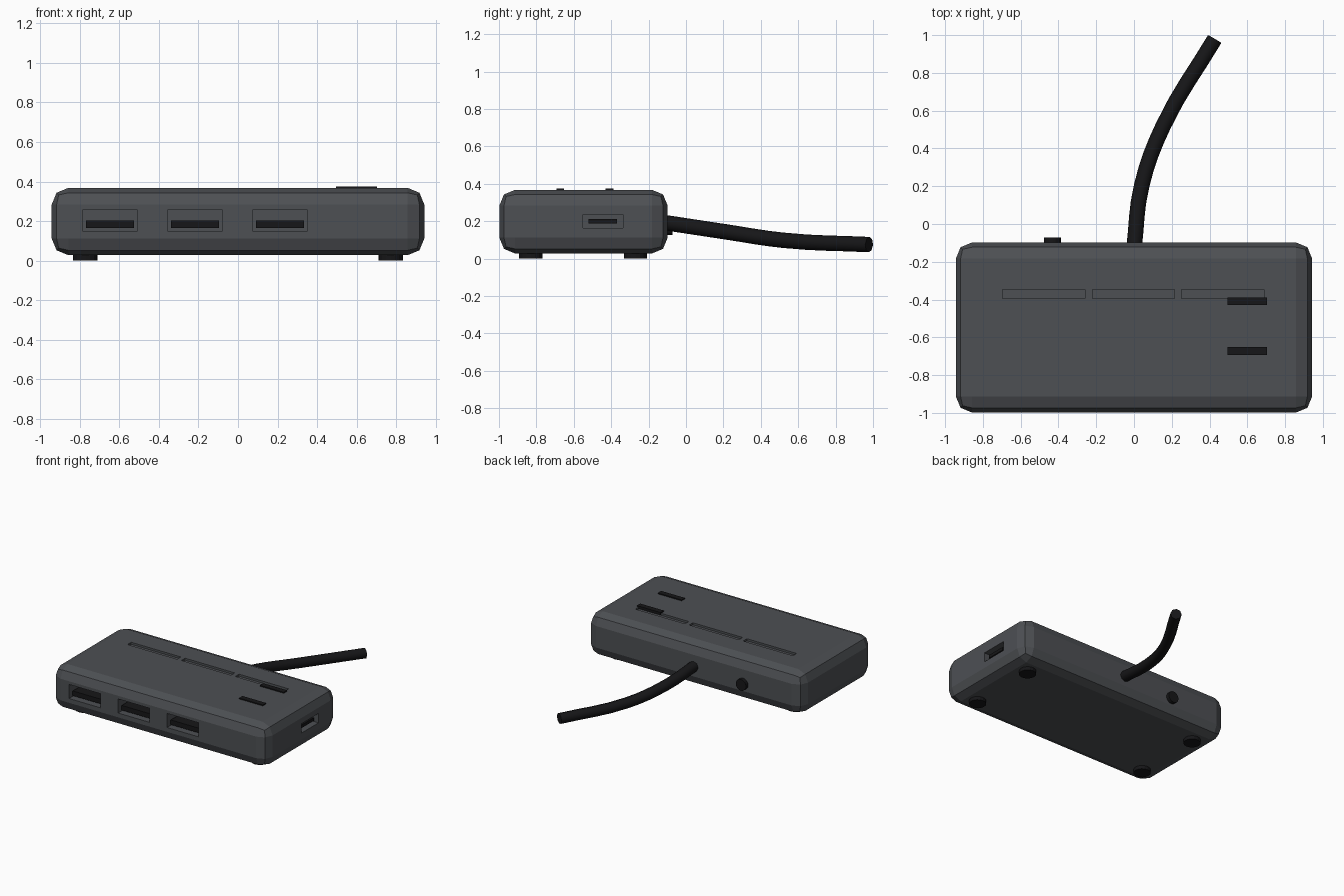
import bpy, bmesh
from math import radians
from mathutils import Matrix, Vector

if "Cube" in bpy.data.objects:
    bpy.data.objects.remove(bpy.data.objects["Cube"])


def material(name, rgb):
    m = bpy.data.materials.new(name)
    m.diffuse_color = (*rgb, 1)
    m.use_nodes = True
    m.node_tree.nodes["Principled BSDF"].inputs["Base Color"].default_value = m.diffuse_color
    return m


GREY = material("dark_grey", (0.075, 0.08, 0.088))
BLACK = material("black", (0.008, 0.008, 0.009))


def finish(name, bm, mat):
    me = bpy.data.meshes.new(name)
    bm.to_mesh(me)
    bm.free()
    ob = bpy.data.objects.new(name, me)
    bpy.context.collection.objects.link(ob)
    me.materials.append(mat)
    return ob


def add_box(bm, lo, hi):
    lo, hi = Vector(lo), Vector(hi)
    mat = Matrix.Translation((lo + hi) / 2) @ Matrix.Diagonal((*(hi - lo), 1))
    bmesh.ops.create_cube(bm, size=1, matrix=mat)


def box(name, lo, hi, mat, bevel=0, segments=2):
    bm = bmesh.new()
    add_box(bm, lo, hi)
    if bevel:
        bmesh.ops.bevel(bm, geom=bm.edges[:], offset=bevel, segments=segments,
                        profile=0.5, affect='EDGES')
    return finish(name, bm, mat)


def cylinder(name, center, r1, r2, depth, mat, rot=None):
    bm = bmesh.new()
    m = Matrix.Translation(center) @ (rot or Matrix())
    bmesh.ops.create_cone(bm, cap_ends=True, segments=16, radius1=r1,
                          radius2=r2, depth=depth, matrix=m)
    return finish(name, bm, mat)


# Housing with two-step chamfers
body = box("housing", (-0.943, -0.998, 0.027), (0.943, -0.098, 0.368), GREY, 0.085)

# Cutter for front ports, side port and top grooves
PORTS = (-0.647, -0.217, 0.213)
GROOVES = (-0.477, -0.003, 0.47)
cut = bmesh.new()
for x in PORTS:
    add_box(cut, (x - 0.137, -1.1, 0.146), (x + 0.137, -0.88, 0.258))
add_box(cut, (0.86, -0.55, 0.163), (1.05, -0.338, 0.237))
for x in GROOVES:
    add_box(cut, (x - 0.218, -0.394, 0.352), (x + 0.218, -0.347, 0.45))
cutter = finish("opening_cutter", cut, GREY)
cutter.hide_render = True
cutter.hide_viewport = True
cutter.display_type = 'WIRE'
mod = body.modifiers.new("openings", 'BOOLEAN')
mod.object = cutter
mod.operation = 'DIFFERENCE'
mod.solver = 'EXACT'

# Contact tongues inside the ports
for i, x in enumerate(PORTS):
    box(f"front_port_tongue_{i + 1}", (x - 0.121, -0.975, 0.164),
        (x + 0.121, -0.87, 0.202), BLACK)
box("side_port_tongue", (0.85, -0.522, 0.187), (0.925, -0.37, 0.212), BLACK)

# Raised indicator bars on top
for i, y in enumerate((-0.409, -0.672)):
    box(f"indicator_{i + 1}", (0.495, y - 0.021, 0.355), (0.703, y + 0.021, 0.376), BLACK)

# Four rubber feet
for sx in (-1, 1):
    for sy in (-1, 1):
        side = ("left" if sx < 0 else "right") + ("_front" if sy < 0 else "_back")
        cylinder(f"foot_{side}", (sx * 0.772, -0.55 + sy * 0.28, 0.02),
                 0.062, 0.062, 0.04, BLACK)

# Round button on the back
cylinder("back_button", (-0.432, -0.096, 0.17), 0.045, 0.045, 0.05, BLACK,
         Matrix.Rotation(radians(-90), 4, 'X'))

# Cable: round curve swept through a few points
path = [(0, -0.13, 0.195), (0.04, 0.2, 0.145), (0.155, 0.52, 0.098), (0.427, 0.979, 0.075)]
cu = bpy.data.curves.new("cable", 'CURVE')
cu.dimensions = '3D'
cu.bevel_depth = 0.041
cu.bevel_resolution = 2
cu.resolution_u = 4
cu.use_fill_caps = True
sp = cu.splines.new('BEZIER')
sp.bezier_points.add(len(path) - 1)
for bp, co in zip(sp.bezier_points, path):
    bp.co = co
    bp.handle_left_type = bp.handle_right_type = 'AUTO'
cu.materials.append(BLACK)
bpy.context.collection.objects.link(bpy.data.objects.new("cable", cu))
